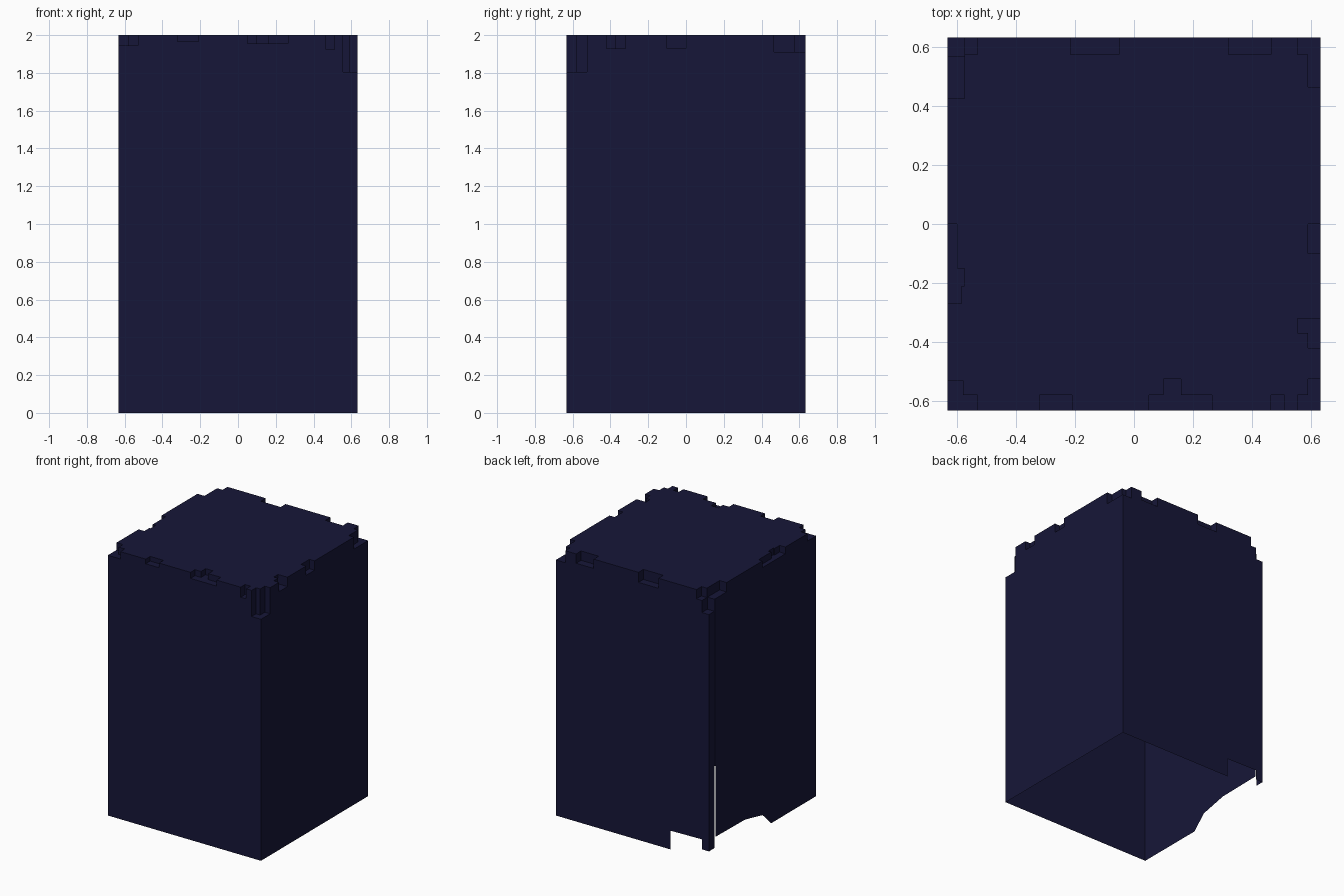
import bpy, bmesh

if "Cube" in bpy.data.objects:
    bpy.data.objects.remove(bpy.data.objects["Cube"])

H = 0.633   # half width
TOP = 2.0

# chips in the top rim: x0, x1, y0, y1, floor height
CHIPS = [
    # front edge
    (-H, -.58, -H, -.53, 1.945), (-.58, -.53, -H, -.58, 1.945),
    (-.32, -.21, -H, -.58, 1.965),
    (.05, .265, -H, -.58, 1.955), (.10, .16, -.58, -.525, 1.955),
    (.465, .51, -H, -.58, 1.925),
    (.555, H, -H, -.58, 1.805), (.59, H, -.58, -.525, 1.805),
    # right edge
    (.555, H, -.37, -.32, 1.93), (.59, H, -.42, -.37, 1.93),
    (.59, H, -.10, 0, 1.93),
    (.59, H, .465, .575, 1.91), (.555, H, .575, H, 1.91),
    # back edge
    (.32, .465, .575, H, 1.93), (-.215, -.05, .575, H, 1.925),
    # back left corner
    (-H, -.53, .575, H, 1.93), (-H, -.575, .425, .575, 1.93),
    (-H, -.575, .568, H, 1.84),
    # left edge
    (-H, -.60, -.15, 0, 1.95), (-H, -.575, -.21, -.15, 1.95),
    (-H, -.585, -.27, -.21, 1.95),
]
SLIT = (.558, .568)   # narrow gap in the left wall beside the corner strip

# torn lower edges as (position along wall, height)
LEFT_HEM = [(-H, 0), (-.10, 0), (0, .10), (.206, .145), (.568, .15), (.568, .07), (H, .07)]
BACK_HEM = [(-H, .07), (-.575, .07), (-.575, .145), (-.317, .14), (-.317, 0), (H, 0)]
FLAT_HEM = [(-H, 0), (H, 0)]


def hem(profile, t, mid):
    """Height of the hem at t, evaluated on the segment containing mid."""
    for (a, za), (b, zb) in zip(profile, profile[1:]):
        if a <= mid <= b and b > a:
            return za + (zb - za) * (t - a) / (b - a)
    return 0


xs = sorted({-H, H} | {v for c in CHIPS for v in c[:2]} | {p[0] for p in BACK_HEM})
ys = sorted({-H, H} | {v for c in CHIPS for v in c[2:4]} | {p[0] for p in LEFT_HEM} | set(SLIT))


def height(x, y):
    return min([c[4] for c in CHIPS if c[0] < x < c[1] and c[2] < y < c[3]] + [TOP])


bm = bmesh.new()


def face(*pts):
    bm.faces.new([bm.verts.new(p) for p in pts])


cols = list(zip(xs, xs[1:]))
rows = list(zip(ys, ys[1:]))
grid = [[height((a + b) / 2, (c + d) / 2) for c, d in rows] for a, b in cols]

# top and chip floors, with the steps between them
for i, (a, b) in enumerate(cols):
    for j, (c, d) in enumerate(rows):
        z = grid[i][j]
        face((a, c, z), (b, c, z), (b, d, z), (a, d, z))
        if i + 1 < len(cols) and grid[i + 1][j] != z:
            w = grid[i + 1][j]
            face((b, c, w), (b, d, w), (b, d, z), (b, c, z))
        if j + 1 < len(rows) and grid[i][j + 1] != z:
            w = grid[i][j + 1]
            face((b, d, w), (a, d, w), (a, d, z), (b, d, z))

# front and back walls
for i, (a, b) in enumerate(cols):
    m = (a + b) / 2
    for y, j, prof, in ((-H, 0, FLAT_HEM), (H, -1, BACK_HEM)):
        z = grid[i][j]
        q = [(a, y, hem(prof, a, m)), (b, y, hem(prof, b, m)), (b, y, z), (a, y, z)]
        face(*(q if y < 0 else q[::-1]))

# left and right walls
for j, (c, d) in enumerate(rows):
    m = (c + d) / 2
    for x, i, prof in ((-H, 0, LEFT_HEM), (H, -1, FLAT_HEM)):
        if x < 0 and SLIT[0] < m < SLIT[1]:
            continue
        z = grid[i][j]
        q = [(x, c, hem(prof, c, m)), (x, d, hem(prof, d, m)), (x, d, z), (x, c, z)]
        face(*(q if x > 0 else q[::-1]))

bmesh.ops.remove_doubles(bm, verts=bm.verts, dist=1e-5)
mesh = bpy.data.meshes.new("chipped_box_shell")
bm.to_mesh(mesh)
bm.free()

mat = bpy.data.materials.new("dark_navy")
mat.diffuse_color = (.008, .008, .04, 1)
mat.use_nodes = True
mat.node_tree.nodes["Principled BSDF"].inputs["Base Color"].default_value = mat.diffuse_color
mesh.materials.append(mat)
obj = bpy.data.objects.new("chipped_box_shell", mesh)
bpy.context.collection.objects.link(obj)
